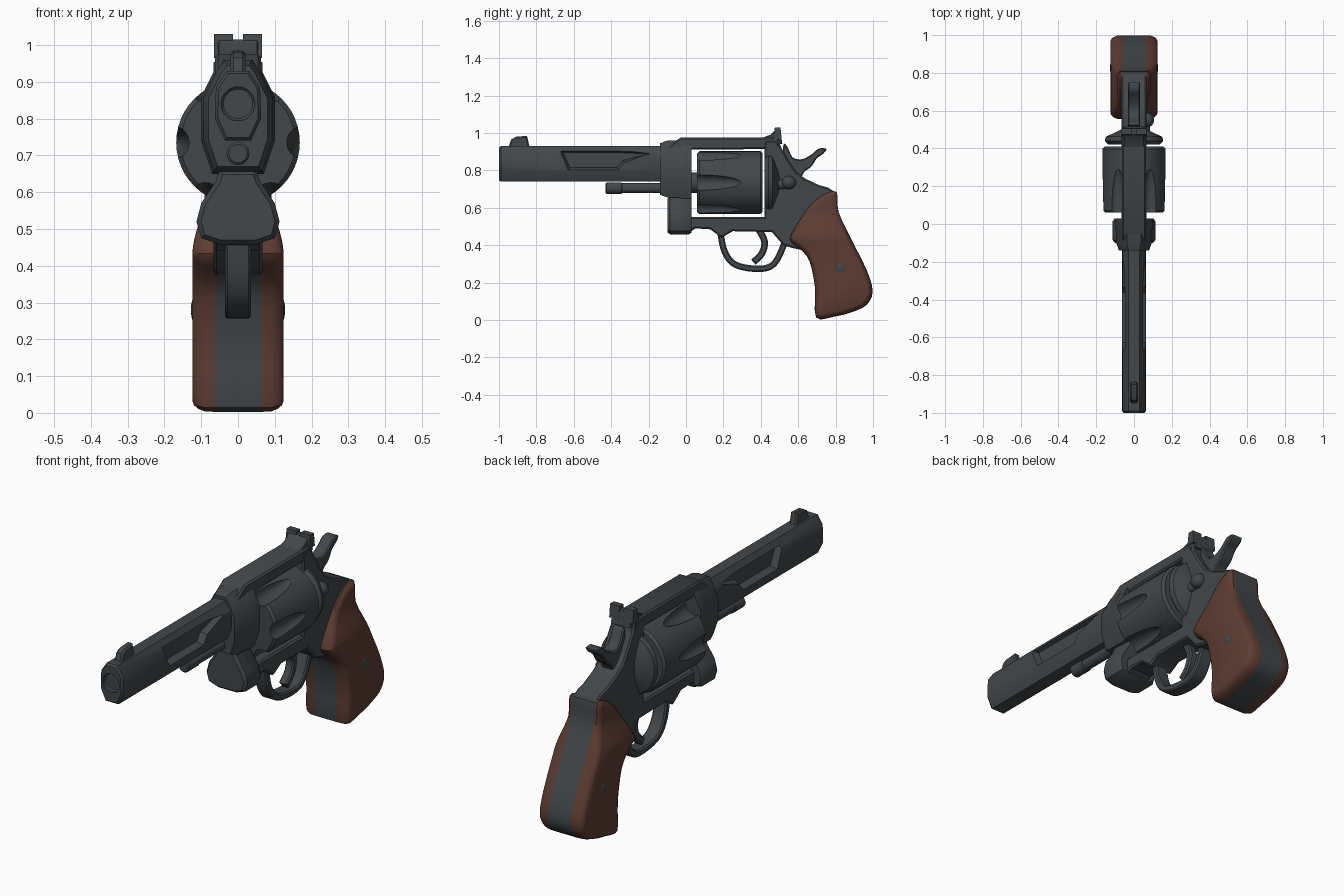
import bpy, bmesh, math
from mathutils import Vector, Matrix

old = bpy.data.objects.get("Cube")
if old:
    bpy.data.objects.remove(old, do_unlink=True)


def material(name, rgb):
    m = bpy.data.materials.new(name)
    m.use_nodes = True
    m.diffuse_color = (*rgb, 1)
    node = m.node_tree.nodes["Principled BSDF"]
    node.inputs["Base Color"].default_value = (*rgb, 1)
    node.inputs["Roughness"].default_value = 0.6
    return m


STEEL = material("dark_steel", (0.054, 0.063, 0.069))
WOOD = material("brown_wood", (0.11, 0.046, 0.033))
parts = []


def spline(pts, n=4, closed=True):
    """Smooth curve through the points."""
    p = [Vector(q) for q in pts]
    k = len(p)
    get = (lambda i: p[i % k]) if closed else (lambda i: p[max(0, min(k - 1, i))])
    out = []
    for i in range(k if closed else k - 1):
        a, b, c, d = (get(i + j) for j in (-1, 0, 1, 2))
        for s in range(n):
            t = s / n
            out.append((2 * b + (c - a) * t + (2 * a - 5 * b + 4 * c - d) * t * t
                        + (3 * b - a - 3 * c + d) * t ** 3) / 2)
    return out if closed else out + [p[-1]]


def inset(pts, d):
    """Move a closed outline inward by d."""
    p = [Vector(q) for q in pts]
    k = len(p)
    area = sum(p[i - 1].x * p[i].y - p[i].x * p[i - 1].y for i in range(k))
    side = 1 if area > 0 else -1
    out = []
    for i in range(k):
        a = (p[i] - p[i - 1]).normalized()
        b = (p[(i + 1) % k] - p[i]).normalized()
        n = Vector((-a.y - b.y, a.x + b.x)) / max(0.6, 1 + a.dot(b))
        out.append(p[i] + n * d * side)
    return out


def finish(name, bm, mat):
    bmesh.ops.recalc_face_normals(bm, faces=bm.faces)
    me = bpy.data.meshes.new(name)
    bm.to_mesh(me)
    bm.free()
    me.materials.append(mat)
    ob = bpy.data.objects.new(name, me)
    bpy.context.collection.objects.link(ob)
    parts.append(ob)
    return ob


def loft(name, outline, rings, mat=STEEL, axis="x", shape=None):
    """Skin an outline through (position, inset) rings along an axis."""
    bm = bmesh.new()
    loops = []
    for pos, d in rings:
        pts = inset(outline, d)
        loops.append([bm.verts.new((pos, u, v) if axis == "x" else (u, pos, v)) for u, v in pts])
    k = len(outline)
    for a, b in zip(loops, loops[1:]):
        for i in range(k):
            j = (i + 1) % k
            bm.faces.new((a[i], a[j], b[j], b[i]))
    bm.faces.new(loops[0])
    bm.faces.new(loops[-1])
    if shape:
        shape(bm)
    return finish(name, bm, mat)


def slab(name, outline, w, c=0.008):
    """Side profile of half width w with chamfered edges."""
    return loft(name, outline, [(-w, c), (c - w, 0), (w - c, 0), (w, c)])


def strip(name, path, half, w):
    """Bent band following a path in the side plane."""
    p = spline(path, 4, False)
    left, right = [], []
    for i, q in enumerate(p):
        t = (p[min(i + 1, len(p) - 1)] - p[max(i - 1, 0)]).normalized()
        n = Vector((-t.y, t.x)) * half
        left.append(q + n)
        right.append(q - n)
    return slab(name, left + right[::-1], w, 0.007)


def rod(name, z, r, y0, y1, bevel=0.006, sides=32):
    ring = [(r * math.cos(i * math.tau / sides), z + r * math.sin(i * math.tau / sides))
            for i in range(sides)]
    return loft(name, ring, [(y0, bevel), (y0 + bevel, 0), (y1 - bevel, 0), (y1, bevel)], axis="y")


def ball(name, centre, scale):
    bm = bmesh.new()
    m = Matrix.Translation(centre) @ Matrix.Diagonal((*scale, 1))
    bmesh.ops.create_uvsphere(bm, u_segments=24, v_segments=14, radius=1, matrix=m)
    return finish(name, bm, STEEL)


def mirrored(half):
    return half + [(-x, z) for x, z in reversed(half)]


def cut(target, cutter):
    cutter.hide_render = True
    mod = target.modifiers.new("cut", "BOOLEAN")
    mod.operation = "DIFFERENCE"
    mod.solver = "EXACT"
    mod.object = cutter
    bpy.context.view_layer.objects.active = target
    bpy.ops.object.modifier_apply(modifier=mod.name)
    parts.remove(cutter)
    bpy.data.objects.remove(cutter, do_unlink=True)


def thin_top(bm):
    """Thin the grip panel towards the thumb rest."""
    for step in range(8):
        bmesh.ops.bisect_plane(bm, geom=bm.verts[:] + bm.edges[:] + bm.faces[:],
                               plane_co=(0, 0, 0.43 + step * 0.03), plane_no=(0, 0, 1))
    for v in bm.verts:
        t = max(0, min(1, (v.co.z - 0.43) / 0.17))
        keep = 1 - 0.55 * t * t * (3 - 2 * t)
        v.co.x = math.copysign(0.062 + (abs(v.co.x) - 0.062) * keep, v.co.x)


# Barrel with side recesses and bore
barrel = loft("barrel", mirrored([(0.03, 0.93), (0.06, 0.885), (0.063, 0.8), (0.035, 0.74)]),
              [(-1, 0.008), (-0.99, 0), (-0.1, 0)], axis="y")
recess = [(-0.68, 0.91), (-0.63, 0.8), (-0.36, 0.8), (-0.33, 0.84), (-0.19, 0.89), (-0.35, 0.91)]
for s in (-1, 1):
    cut(barrel, loft("recess_cutter", recess, [(s * 0.03, 0.015), (s * 0.066, 0)]))
cut(barrel, rod("bore_cutter", 0.84, 0.046, -1.1, -0.98))
slab("front_sight", [(-0.95, 0.92), (-0.935, 0.965), (-0.91, 0.98), (-0.85, 0.985), (-0.835, 0.92)], 0.02)

# Ejector rod under the barrel
rod("ejector_rod", 0.705, 0.027, -0.4, -0.05)
rod("ejector_knob", 0.705, 0.031, -0.43, -0.34)

# Front of the frame
loft("barrel_collar", mirrored([(0.04, 0.965), (0.065, 0.93), (0.1, 0.86), (0.1, 0.74), (0.07, 0.65)]),
     [(-0.14, 0.02), (-0.1, 0.006), (-0.03, 0.004), (-0.02, 0), (0.03, 0)], axis="y")
loft("crane_block", mirrored([(0.05, 0.66), (0.06, 0.63), (0.1, 0.57), (0.113, 0.52), (0.1, 0.475), (0.05, 0.458)]),
     [(-0.1, 0.012), (-0.085, 0), (0.015, 0), (0.03, 0.01)], axis="y")
rod("crane_tube", 0.735, 0.055, 0, 0.1)

# Main frame, top strap and recoil shield
slab("frame", [(-0.08, 0.47), (0.02, 0.47), (0.05, 0.49), (0.13, 0.485), (0.19, 0.44), (0.25, 0.475),
               (0.46, 0.47), (0.52, 0.4), (0.57, 0.385), (0.64, 0.37), (0.72, 0.45), (0.8, 0.64),
               (0.795, 0.685), (0.76, 0.708), (0.71, 0.722), (0.64, 0.755), (0.59, 0.79), (0.55, 0.85),
               (0.51, 0.92), (0.48, 0.96), (0.42, 0.96), (0.42, 0.55), (0.03, 0.55), (-0.08, 0.55)], 0.066)
slab("top_strap", [(-0.11, 0.92), (-0.03, 0.975), (0.49, 0.975), (0.51, 0.92), (0.42, 0.914), (-0.11, 0.91)], 0.063)
shield = [(0.155 * math.cos(i * math.tau / 32), 0.735 + 0.16 * math.sin(i * math.tau / 32)) for i in range(32)]
loft("recoil_shield", shield, [(0.42, 0.02), (0.44, 0), (0.462, 0.006), (0.48, 0.045), (0.5, 0.085)], axis="y")

# Fluted cylinder
drum = rod("cylinder", 0.735, 0.168, 0.06, 0.41, 0.012, 48)
for i in range(6):
    a = i * math.tau / 6
    cut(drum, ball("flute_cutter", (0.178 * math.cos(a), 0.06, 0.735 + 0.178 * math.sin(a)), (0.045, 0.24, 0.045)))

# Rear sight
slab("rear_sight_base", [(0.38, 0.965), (0.45, 0.99), (0.475, 1.015), (0.505, 1.015), (0.515, 0.94), (0.4, 0.95)], 0.055, 0.004)
for s, side in ((-1, "right"), (1, "left")):
    loft("rear_sight_ear_" + side, [(0.465, 0.965), (0.475, 1.03), (0.505, 1.03), (0.512, 0.965)],
         [(s * 0.013, 0), (s * 0.065, 0)])

# Hammer, latch, trigger and guard
slab("hammer", spline([(0.52, 0.93), (0.54, 0.93), (0.57, 0.87), (0.62, 0.86), (0.67, 0.885), (0.71, 0.917),
                       (0.75, 0.915), (0.735, 0.89), (0.7, 0.865), (0.67, 0.82), (0.63, 0.79), (0.6, 0.74),
                       (0.52, 0.78)], 3), 0.032, 0.006)
ball("latch_button", (0.07, 0.55, 0.735), (0.036, 0.038, 0.036))
ball("latch_arm", (0.065, 0.5, 0.725), (0.02, 0.07, 0.025))
strip("trigger_guard", [(0.185, 0.46), (0.205, 0.37), (0.25, 0.305), (0.33, 0.278), (0.43, 0.278),
                        (0.485, 0.32), (0.53, 0.42)], 0.017, 0.036)
strip("trigger", [(0.385, 0.49), (0.42, 0.42), (0.405, 0.355), (0.36, 0.31)], 0.018, 0.022)

# Grip: steel core between two wooden panels
grip = spline([(0.556, 0.433), (0.605, 0.53), (0.67, 0.62), (0.735, 0.67), (0.805, 0.685), (0.815, 0.58),
               (0.885, 0.43), (0.965, 0.27), (0.998, 0.155), (0.965, 0.08), (0.88, 0.04), (0.79, 0.018),
               (0.695, 0.014), (0.69, 0.17), (0.66, 0.315), (0.61, 0.38)], 3)
loft("grip_core", grip, [(-0.062, 0), (0.062, 0)])
for s, side in ((-1, "right"), (1, "left")):
    loft("grip_panel_" + side, grip, [(s * 0.062, 0), (s * 0.09, 0.001), (s * 0.108, 0.008),
                                      (s * 0.119, 0.017), (s * 0.124, 0.028)], WOOD, shape=thin_top)
    ball("grip_screw_" + side, (s * 0.122, 0.825, 0.28), (0.006, 0.024, 0.028))

# Smooth shading with sharp edges kept
bpy.ops.object.select_all(action="DESELECT")
for ob in parts:
    ob.select_set(True)
bpy.context.view_layer.objects.active = parts[0]
bpy.ops.object.shade_smooth_by_angle(angle=math.radians(35))
